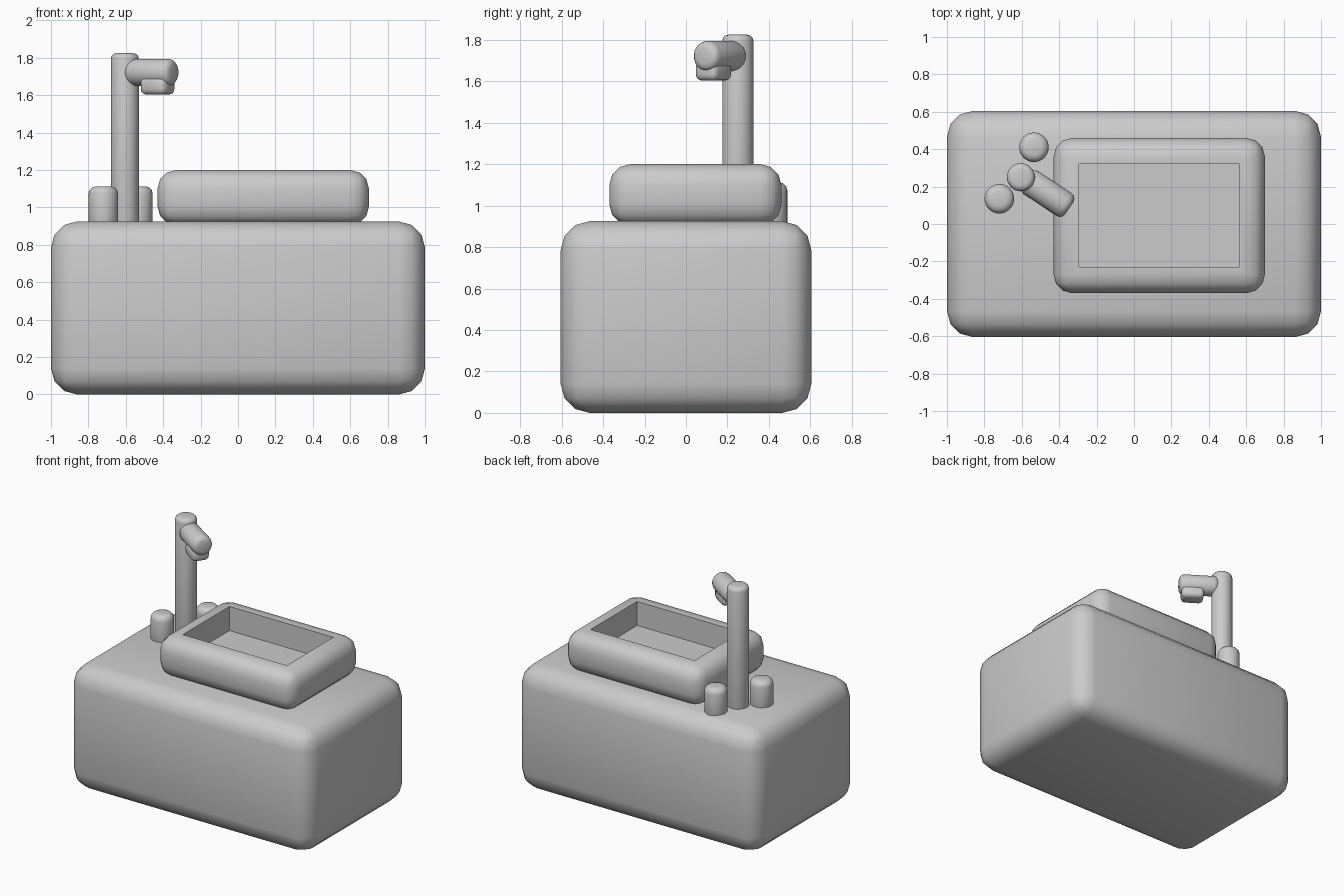
import bpy, bmesh, math
from mathutils import Matrix, Vector

if "Cube" in bpy.data.objects:
    bpy.data.objects.remove(bpy.data.objects["Cube"])

grey = bpy.data.materials.new("plain grey")
grey.use_nodes = True
grey.diffuse_color = (0.6, 0.6, 0.6, 1)
grey.node_tree.nodes["Principled BSDF"].inputs["Base Color"].default_value = (0.6, 0.6, 0.6, 1)


def finish(name, bm, matrix):
    """Turn a bmesh into a smooth shaded grey object."""
    mesh = bpy.data.meshes.new(name)
    bm.to_mesh(mesh)
    bm.free()
    mesh.materials.append(grey)
    obj = bpy.data.objects.new(name, mesh)
    obj.matrix_world = matrix
    bpy.context.collection.objects.link(obj)
    bpy.context.view_layer.objects.active = obj
    bpy.ops.object.select_all(action='DESELECT')
    obj.select_set(True)
    bpy.ops.object.shade_smooth_by_angle(angle=math.radians(40))
    return obj


def rounded_box(name, low, high, radius, turn=0, recess=None):
    """Box with rounded edges; recess = (low, high) of a pocket in its top."""
    low, high = Vector(low), Vector(high)
    size = high - low
    centre = (low + high) / 2
    bm = bmesh.new()
    bmesh.ops.create_cube(bm, size=1)
    bmesh.ops.scale(bm, vec=size, verts=bm.verts)
    bmesh.ops.bevel(bm, geom=bm.edges[:], offset=radius, segments=3,
                    profile=0.5, affect='EDGES')
    if recess:
        inner_low, inner_high = (Vector(p) - centre for p in recess)
        top = max(bm.faces, key=lambda f: f.calc_center_median().z)
        bmesh.ops.inset_region(bm, faces=[top], thickness=0.01)
        for v in top.verts:
            v.co.x = inner_low.x if v.co.x < 0 else inner_high.x
            v.co.y = inner_low.y if v.co.y < 0 else inner_high.y
        floor = bmesh.ops.extrude_discrete_faces(bm, faces=[top])["faces"][0]
        for v in floor.verts:
            v.co.z = inner_low.z
    return finish(name, bm, Matrix.Translation(centre) @ Matrix.Rotation(turn, 4, 'Z'))


def rounded_cylinder(name, start, end, radius, rounding):
    """Cylinder between two points with softened rims."""
    start, end = Vector(start), Vector(end)
    axis = end - start
    bm = bmesh.new()
    bmesh.ops.create_cone(bm, cap_ends=True, segments=32, radius1=radius,
                          radius2=radius, depth=axis.length)
    rims = [e for e in bm.edges if any(len(f.verts) > 4 for f in e.link_faces)]
    bmesh.ops.bevel(bm, geom=rims, offset=rounding, segments=3,
                    profile=0.5, affect='EDGES')
    turn = axis.to_track_quat('Z', 'Y').to_matrix().to_4x4()
    return finish(name, bm, Matrix.Translation((start + end) / 2) @ turn)


# Cabinet and basin
rounded_box("cabinet", (-1, -0.605, 0), (1, 0.605, 0.925), 0.14)
rounded_box("basin", (-0.43, -0.37, 0.905), (0.70, 0.46, 1.20), 0.1,
            recess=((-0.295, -0.23, 1.02), (0.565, 0.32, 1.20)))

# Tap: post, spout and nozzle
rounded_cylinder("tap_post", (-0.605, 0.25, 0.88), (-0.605, 0.25, 1.825), 0.075, 0.03)
rounded_cylinder("tap_spout", (-0.58, 0.24, 1.722), (-0.345, 0.085, 1.722), 0.073, 0.035)
rounded_box("tap_nozzle", (-0.51, 0.07, 1.603), (-0.35, 0.195, 1.70), 0.03,
            turn=math.radians(-33.5))

# Handles either side of the post
for side, x, y in (("right", -0.72, 0.135), ("left", -0.535, 0.41)):
    rounded_cylinder(side + "_handle", (x, y, 0.88), (x, y, 1.113), 0.079, 0.04)
